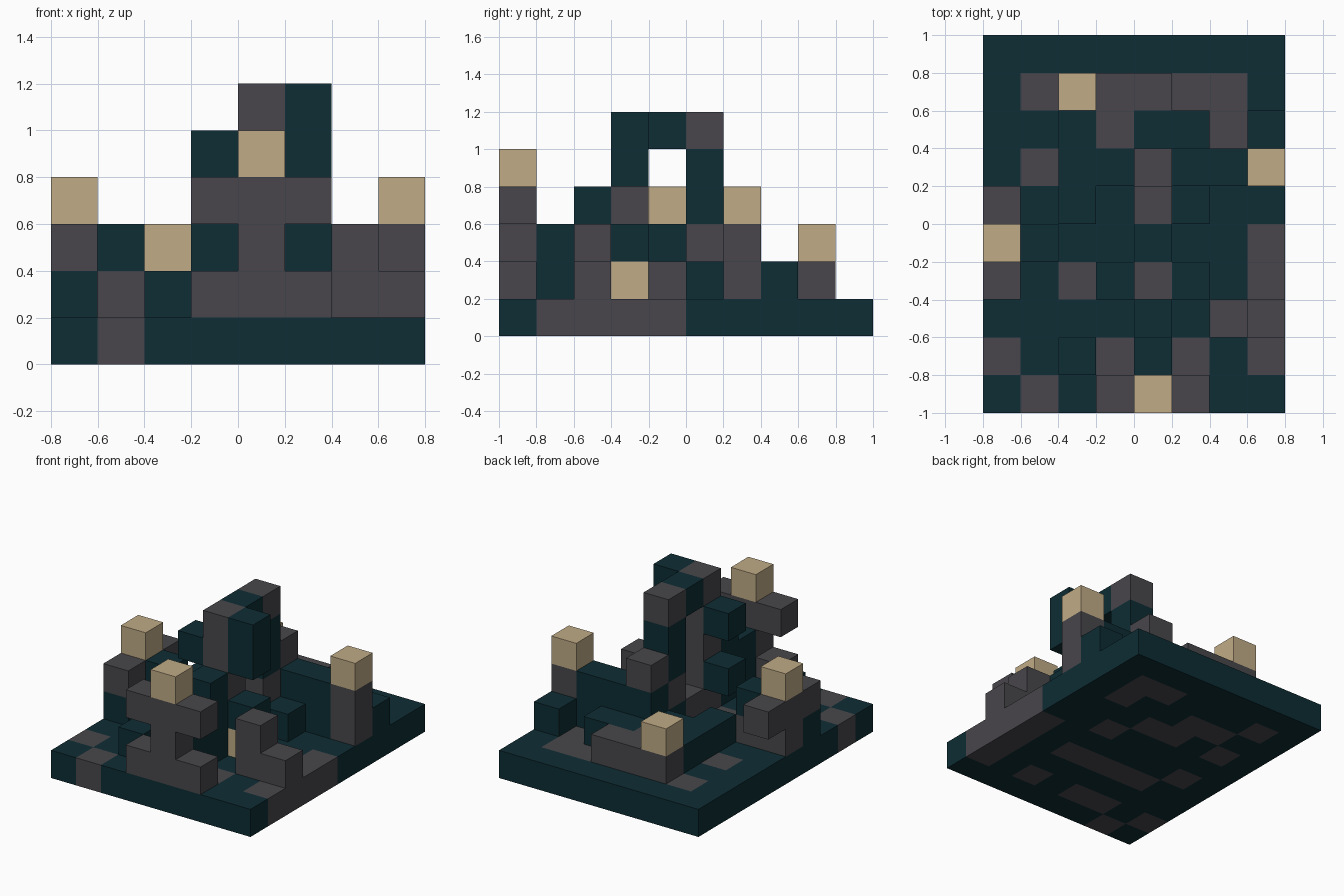
import bpy
import bmesh
from mathutils import Vector

CELL = 0.2

if "Cube" in bpy.data.objects:
    bpy.data.objects.remove(bpy.data.objects["Cube"], do_unlink=True)


def make_material(name, colour):
    mat = bpy.data.materials.new(name)
    mat.use_nodes = True
    mat.diffuse_color = (*colour, 1)
    bsdf = next(n for n in mat.node_tree.nodes if n.type == 'BSDF_PRINCIPLED')
    bsdf.inputs["Base Color"].default_value = (*colour, 1)
    bsdf.inputs["Roughness"].default_value = 0.9
    return mat


MATERIALS = [
    make_material("dark_teal", (0.004, 0.026, 0.034)),
    make_material("stone_grey", (0.065, 0.061, 0.070)),
    make_material("sand_beige", (0.53, 0.41, 0.24)),
]
DIRECTIONS = [Vector(d) for d in
              ((1, 0, 0), (-1, 0, 0), (0, 1, 0), (0, -1, 0), (0, 0, 1), (0, 0, -1))]


def build_blocks(name, columns):
    """Each column is (x cell, y cell, first layer, colour letters going up)."""
    cells = {}
    for i, j, k, letters in columns:
        for step, letter in enumerate(letters):
            cells[(i, j, k + step)] = "TGB".index(letter)

    bm = bmesh.new()
    for cell, colour in cells.items():
        centre = Vector(cell) + Vector((0.5, 0.5, 0.5))
        for d in DIRECTIONS:
            if tuple(int(c) for c in Vector(cell) + d) in cells:
                continue
            u = Vector((d.y, d.z, d.x))
            v = d.cross(u)
            corners = [centre + (d + a * u + b * v) / 2
                       for a, b in ((-1, -1), (1, -1), (1, 1), (-1, 1))]
            face = bm.faces.new([
                bm.verts.new(((p.x - 4) * CELL, (p.y - 5) * CELL, p.z * CELL))
                for p in corners])
            face.material_index = colour
    bmesh.ops.remove_doubles(bm, verts=bm.verts, dist=0.001)

    mesh = bpy.data.meshes.new(name)
    bm.to_mesh(mesh)
    bm.free()
    for mat in MATERIALS:
        mesh.materials.append(mat)
    obj = bpy.data.objects.new(name, mesh)
    bpy.context.collection.objects.link(obj)
    return obj


# Ground slab, rows listed from the back to the front
FLOOR = """
TTTTTTTT
TGTTTGGT
TTGGTTGT
TGTGGTTT
TTTTTGTT
TGTTTTTG
TTGGGGTG
TTTTTTTG
GTGGTGTG
TGTTTTTT
""".split()
build_blocks("ground_slab", [(i, 9 - r, 0, c)
                             for r, row in enumerate(FLOOR) for i, c in enumerate(row)])

# Front post with crossbars and a beige cap
build_blocks("front_post", [
    (3, 0, 1, "G"), (5, 0, 1, "G"), (4, 0, 1, "GGGB"),
    (3, 0, 3, "G"), (5, 0, 3, "G"),
])
build_blocks("front_stub", [(2, 1, 1, "T")])

# Steps climbing to the central tower
build_blocks("tower_steps", [(4, 1, 1, "TT"), (4, 2, 1, "TTT")])

# Central tower with side blocks and an arch to the rear pillar
build_blocks("central_tower", [
    (4, 3, 1, "GGGGG"),
    (5, 3, 1, "BT"), (5, 3, 4, "TT"),
    (3, 3, 2, "T"), (3, 3, 4, "T"),
    (4, 4, 5, "T"), (4, 4, 1, "G"),
    (4, 5, 1, "TGTTG"),
])
build_blocks("pillar_foot", [(5, 5, 1, "T")])

# Side cross with a beige cap
build_blocks("side_cross", [
    (0, 3, 1, "TG"), (0, 4, 1, "GGB"), (0, 5, 2, "G"), (1, 4, 1, "GT"),
])

# Low step at the other side
build_blocks("side_step", [(6, 2, 1, "GG"), (7, 2, 1, "G")])

# Rear wall, its upright block and the capped end post
build_blocks("rear_wall", [(4, 6, 1, "TTG"), (5, 6, 1, "TT"), (6, 6, 1, "TT")])
build_blocks("end_post", [(7, 6, 1, "GGB"), (7, 7, 1, "T")])

# Low rear terrace and bench
build_blocks("rear_terrace", [
    (2, 5, 1, "T"), (2, 6, 1, "T"), (3, 6, 1, "T"), (2, 7, 1, "T"),
    (3, 7, 1, "G"), (4, 7, 1, "T"), (5, 7, 1, "T"),
])
build_blocks("rear_bench", [(2, 8, 1, "GB"), (3, 8, 1, "G"), (4, 8, 1, "G")])
